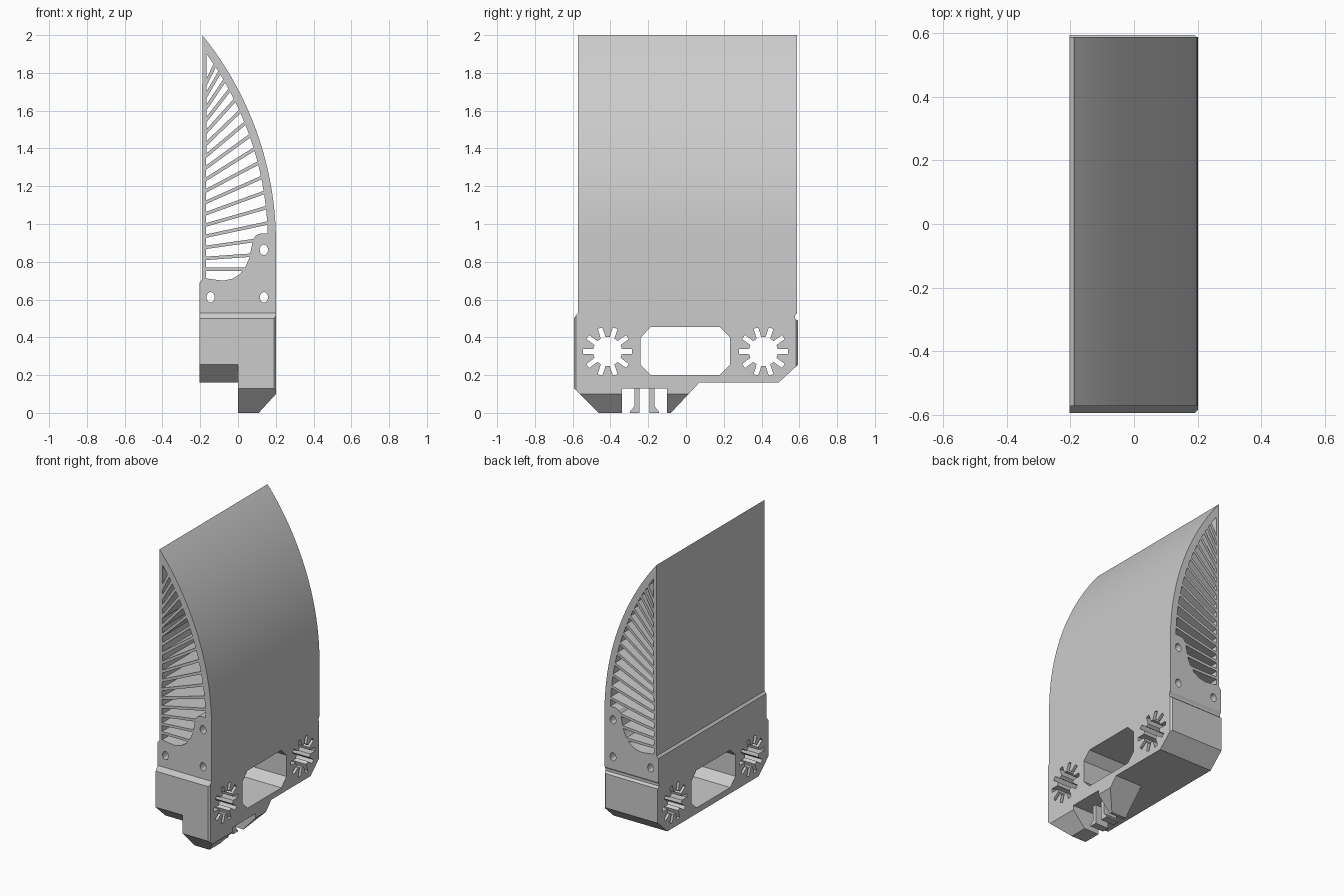
import bpy, bmesh, math
from mathutils import Vector
from mathutils.geometry import tessellate_polygon

if "Cube" in bpy.data.objects:
    bpy.data.objects.remove(bpy.data.objects["Cube"])

grey = bpy.data.materials.new("plain_grey")
grey.diffuse_color = (0.6, 0.6, 0.6, 1)
grey.use_nodes = True
grey.node_tree.nodes["Principled BSDF"].inputs["Base Color"].default_value = grey.diffuse_color


def prism(loops, lo, hi, axis):
    """Extrude a 2D outline with holes along x (loops in y,z) or y (loops in x,z)."""
    bm = bmesh.new()
    flat = [p for loop in loops for p in loop]

    def put(p, t):
        return bm.verts.new((t, p[0], p[1]) if axis == 'x' else (p[0], t, p[1]))
    a = [put(p, lo) for p in flat]
    b = [put(p, hi) for p in flat]
    for tri in tessellate_polygon([[Vector((p[0], p[1], 0)) for p in l] for l in loops]):
        for side in (a, b):
            bm.faces.new([side[i] for i in tri])
    start = 0
    for loop in loops:
        n = len(loop)
        for i in range(n):
            j, k = start + i, start + (i + 1) % n
            bm.faces.new((a[j], a[k], b[k], b[j]))
        start += n
    bmesh.ops.recalc_face_normals(bm, faces=bm.faces)
    return bm


def slice_plane(bm, co, no, clear):
    r = bmesh.ops.bisect_plane(bm, geom=bm.verts[:] + bm.edges[:] + bm.faces[:], dist=1e-5,
                               plane_co=co, plane_no=no, clear_outer=clear)
    if clear:
        edges = [e for e in r['geom_cut'] if isinstance(e, bmesh.types.BMEdge)]
        bmesh.ops.edgeloop_fill(bm, edges=edges)
        bmesh.ops.recalc_face_normals(bm, faces=bm.faces)


def drop(bm, rule):
    """Remove faces hidden where two parts join."""
    bm.normal_update()
    bmesh.ops.delete(bm, geom=[f for f in bm.faces if rule(f.calc_center_median(), f.normal)],
                     context='FACES')


def finish(bm, name):
    me = bpy.data.meshes.new(name)
    bm.to_mesh(me)
    bm.free()
    me.materials.append(grey)
    ob = bpy.data.objects.new(name, me)
    bpy.context.collection.objects.link(ob)
    return ob


# ---------- base: holes shared by both halves (y, z) ----------
def star(cy, cz):
    pts = []
    for i in range(10):
        a = math.radians(36 * i)
        for r, s in ((0.076, -.013), (0.13, -.013), (0.13, .013), (0.076, .013)):
            pts.append((cy + r * math.cos(a) - s * math.sin(a),
                        cz + r * math.sin(a) + s * math.cos(a)))
    return pts


L, R, B, T, C = -0.24, 0.233, 0.2, 0.455, 0.055
window = [(L + C, B), (R - C, B), (R, B + C), (R, T - C),
          (R - C, T), (L + C, T), (L, T - C), (L, B + C)]
holes = [window, star(-0.415, 0.325), star(0.41, 0.325)]
TOP = 0.53
front_top = [(-.571, TOP), (-.593, .5)]
back = [(.49, .16), (.593, .255), (.593, .487), (.578, .5), (.578, .515), (.587, TOP)]
X0, X1 = -0.203, 0.201

# short half of the base
bm = prism([front_top + [(-.593, .255), (-.49, .16)] + back] + holes, X0, 0, 'x')
drop(bm, lambda c, n: (abs(c.x) < 1e-4 and abs(n.x) > .9) or c.z > TOP - 1e-4)
finish(bm, "base_short_half")

# long half of the base with the tab and its slot
tab = [(-.593, .13), (-.463, 0), (-.34, 0), (-.34, .13), (-.1, .13), (-.1, 0), (-.08, 0), (.07, .16)]
bm = prism([front_top + tab + back] + holes, 0, X1, 'x')
slice_plane(bm, (X1, 0, .1), (.1, 0, -.091), True)                # tab chamfer
slice_plane(bm, (X1 - .01, -.593, 0), (1, -1, 0), True)           # corner chamfers
slice_plane(bm, (X1 - .01, .593, 0), (1, 1, 0), True)
slice_plane(bm, (0, 0, .16), (0, 0, 1), False)
slice_plane(bm, (0, -.49, .16), (0, .095, .103), False)
drop(bm, lambda c, n: c.z > TOP - 1e-4 or (
    abs(c.x) < 1e-4 and abs(n.x) > .9 and c.z > .16
    and .095 * (c.y + .49) + .103 * (c.z - .16) > 0))
finish(bm, "base_long_half")

# snap clips in the slot
for s, name in ((-1, "clip_front"), (1, "clip_back")):
    c = -0.22
    clip = [(c + s * d, z) for d, z in
            ((.026, .131), (.026, 0), (.076, 0), (.076, .008), (.053, .035), (.053, .131))]
    finish(prism([clip], 0, 0.1, 'x'), name)

# ---------- blade: curved shell (x, z) ----------
CX, CZ, RO = -1.545, 0.9, 1.746
RI = RO - 0.043


def arc(r, z0, z1, n):
    a0, a1 = math.asin((z0 - CZ) / r), math.asin((z1 - CZ) / r)
    return [(CX + r * math.cos(a0 + (a1 - a0) * i / n),
             CZ + r * math.sin(a0 + (a1 - a0) * i / n)) for i in range(n + 1)]


outline = [(X0, TOP), (X1, TOP)] + arc(RO, .9, 2.0, 32) + [(-.19, .705), (X0, .69)]
cavity = [(-.17, .712), (-.08, .7), (-.03, .71), (.01, .735), (.04, .775), (.06, .82),
          (.07, .87), (.08, .92), (.095, .94), (.12, .95)] + arc(RI, .95, 1.9, 28)
screws = [[(x + .022 * math.cos(t * math.pi / 8), z + .028 * math.sin(t * math.pi / 8))
           for t in range(16)] for x, z in ((-.145, .612), (.137, .612), (.137, .863))]
Y0, Y1 = -0.571, 0.587
bm = prism([outline, cavity] + screws, Y0, Y1, 'y')
drop(bm, lambda c, n: c.z < TOP + 1e-4)
blade = finish(bm, "blade_shell")

# slanted ribs, steeper towards the tip
for i in range(17):
    z0 = 0.76 + 0.0575 * i + 0.0002 * i * i
    a = math.radians(4 * i)
    dx, dz = math.cos(a), math.sin(a)
    x, z = -.176, z0
    while math.hypot(x - CX, z - CZ) < RI + .01 and not (z < .93 and x > .09):
        x, z = x + dx * .002, z + dz * .002
    nx, nz = -dz * .009, dx * .009
    rib = [(-.176 + nx, z0 + nz), (-.176 - nx, z0 - nz), (x - nx, z - nz), (x + nx, z + nz)]
    finish(prism([rib], Y0, Y1, 'y'), "blade_rib_%02d" % (i + 1))

# smooth the curved skin, keep edges sharp
bpy.ops.object.select_all(action='DESELECT')
blade.select_set(True)
bpy.context.view_layer.objects.active = blade
bpy.ops.object.shade_smooth_by_angle(angle=math.radians(20))
